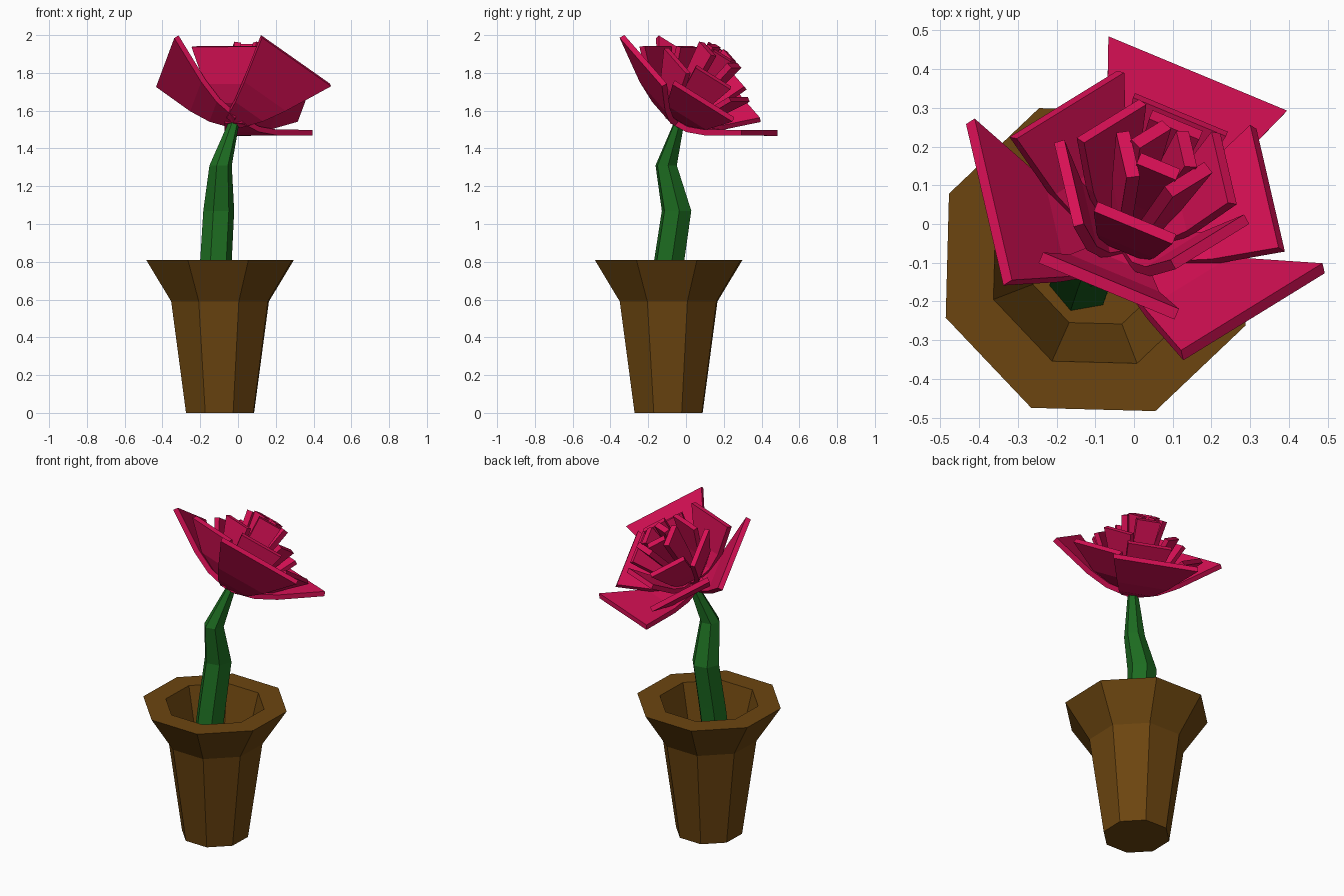
import bpy
import math
from mathutils import Vector, Matrix

if "Cube" in bpy.data.objects:
    bpy.data.objects.remove(bpy.data.objects["Cube"])


def material(name, color):
    m = bpy.data.materials.new(name)
    m.diffuse_color = (*color, 1)
    m.use_nodes = True
    m.node_tree.nodes["Principled BSDF"].inputs["Base Color"].default_value = m.diffuse_color
    return m


def add_mesh(name, verts, faces, mat):
    me = bpy.data.meshes.new(name)
    me.from_pydata(verts, [], faces)
    me.materials.append(mat)
    ob = bpy.data.objects.new(name, me)
    bpy.context.collection.objects.link(ob)
    return ob


def loft(name, rings, sides, phase, mat):
    """Join level polygon rings (x, y, z, radius) and cap both ends."""
    verts, faces = [], []
    for x, y, z, r in rings:
        for i in range(sides):
            a = math.radians(phase) + math.tau * i / sides
            verts.append((x + r * math.cos(a), y + r * math.sin(a), z))
    for k in range(len(rings) - 1):
        for i in range(sides):
            j = (i + 1) % sides
            a, b = k * sides, (k + 1) * sides
            faces.append((a + i, a + j, b + j, b + i))
    faces.append(tuple(reversed(range(sides))))
    top = (len(rings) - 1) * sides
    faces.append(tuple(range(top, top + sides)))
    return add_mesh(name, verts, faces, mat)


brown = material("pot_brown", (0.15, 0.06, 0.005))
green = material("stem_green", (0.012, 0.15, 0.015))
pink = material("petal_pink", (0.68, 0.005, 0.09))

# Pot: eight-sided, flared rim, hollow inside
CX, CY = -0.095, -0.092
pot_profile = [(0.0, 0.193), (0.59, 0.277), (0.81, 0.419),
               (0.81, 0.287), (0.40, 0.178)]
loft("pot", [(CX, CY, z, r) for z, r in pot_profile], 8, 21, brown)

# Stem: bent and tapering
loft("stem", [(-0.135, -0.145, 0.39, 0.085), (-0.117, -0.09, 0.80, 0.085),
              (-0.102, -0.05, 1.07, 0.083), (-0.092, -0.105, 1.31, 0.06),
              (-0.015, -0.03, 1.56, 0.026)], 6, 10, green)

# Flower frame: axis leaning back, measured from the top of the stem
base = Vector((-0.02, -0.055, 1.55))
axis = Vector((0.226, 0.551, 0.803)).normalized()
out = Vector((0.31, 0.74, -0.594))
out = (out - axis * out.dot(axis)).normalized()

# Petal layers: start angle, thickness, rows of (radius, height, half width)
layers = [
    (0, 0.030, [(0.00, -0.02, 0.05), (0.12, 0.01, 0.10),
                (0.23, 0.07, 0.15), (0.435, 0.22, 0.25)]),
    (60, 0.030, [(0.00, 0.00, 0.04), (0.11, 0.03, 0.09),
                 (0.20, 0.09, 0.125), (0.335, 0.235, 0.19)]),
    (0, 0.028, [(0.00, 0.02, 0.04), (0.10, 0.07, 0.08),
                (0.16, 0.14, 0.10), (0.24, 0.30, 0.13)]),
    (60, 0.028, [(0.00, 0.04, 0.03), (0.09, 0.09, 0.06),
                 (0.13, 0.17, 0.08), (0.195, 0.345, 0.11)]),
    (0, 0.035, [(0.00, 0.06, 0.02), (0.06, 0.12, 0.04),
                (0.08, 0.22, 0.055), (0.115, 0.43, 0.07)]),
    (60, 0.035, [(0.00, 0.08, 0.02), (0.04, 0.14, 0.03),
                 (0.05, 0.24, 0.04), (0.075, 0.445, 0.055)]),
]

for n, (start, thick, rows) in enumerate(layers):
    for k in range(3):
        d = Matrix.Rotation(math.radians(start + 120 * k), 3, axis) @ out
        t = axis.cross(d)
        verts = [base + d * r + axis * h + t * (s * w)
                 for r, h, w in rows for s in (-1, 1)]
        faces = [(2 * i, 2 * i + 2, 2 * i + 3, 2 * i + 1)
                 for i in range(len(rows) - 1)]
        petal = add_mesh(f"petal_layer{n + 1}_{k + 1}", verts, faces, pink)
        solid = petal.modifiers.new("thickness", 'SOLIDIFY')
        solid.thickness = thick
        solid.offset = 1
